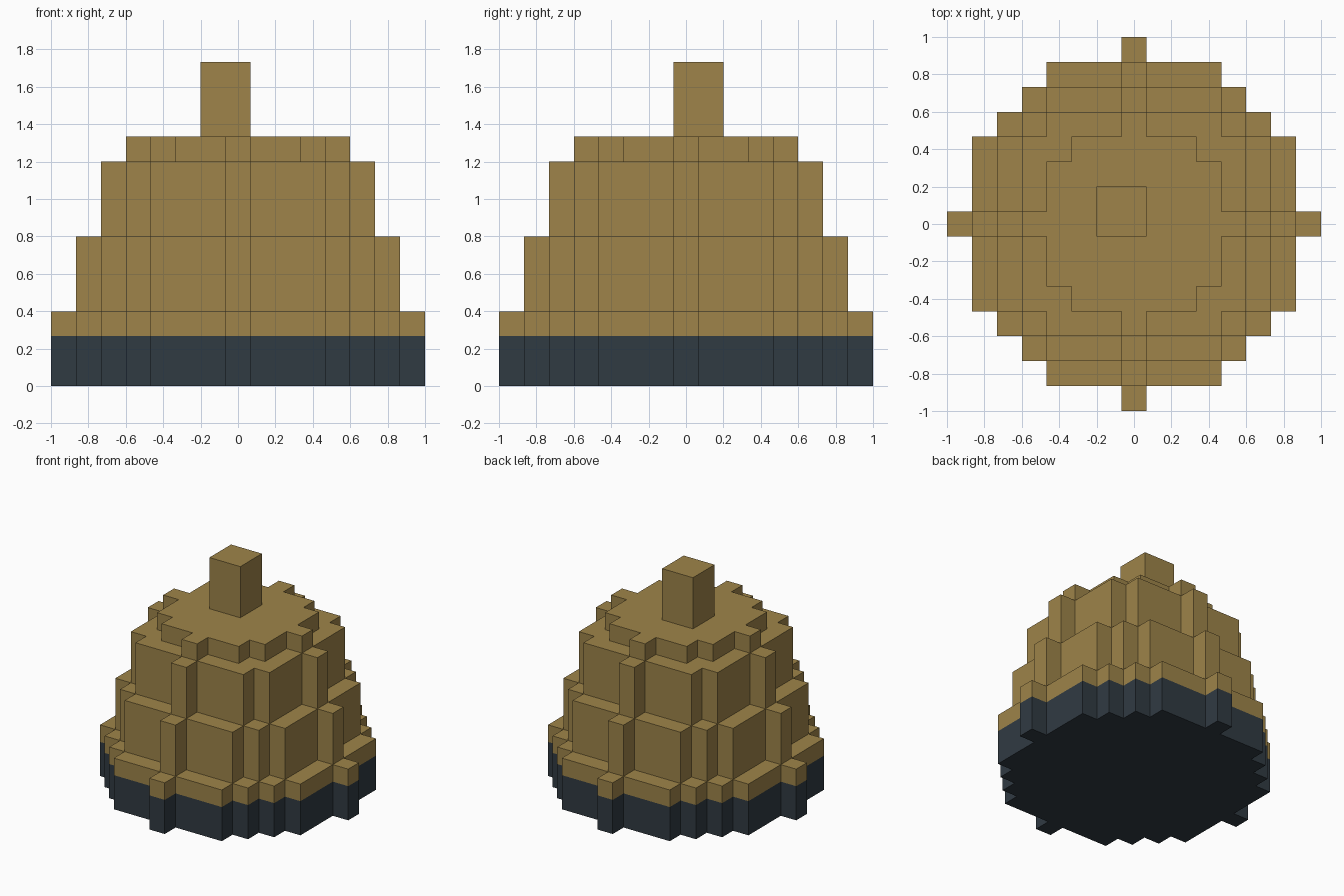
import bpy, bmesh, math

if "Cube" in bpy.data.objects:
    bpy.data.objects.remove(bpy.data.objects["Cube"])

U = 2 / 15  # one block


def material(name, rgb):
    m = bpy.data.materials.new(name)
    m.diffuse_color = (*rgb, 1)
    m.use_nodes = True
    m.node_tree.nodes["Principled BSDF"].inputs["Base Color"].default_value = m.diffuse_color
    return m


TAN = material("tan", (0.342, 0.231, 0.067))
DARK = material("dark_slate", (0.030, 0.043, 0.055))


def disc_outline(r):
    """Stepped outline of a block disc with a radius of r blocks."""
    right = []
    for j in range(-r, r + 1):
        w = math.isqrt(r * r - j * j) + 0.5
        if right and right[-1][0] == w:
            right.pop()          # same width as the row below: extend the edge
        else:
            right.append((w, j - 0.5))
        right.append((w, j + 0.5))
    return right + [(-x, y) for x, y in reversed(right)]


def prism(name, outline, z0, z1, mat):
    """Extrude an outline between two heights, all in blocks."""
    bm = bmesh.new()
    base = bm.faces.new([bm.verts.new((x * U, y * U, z0 * U)) for x, y in outline])
    top = bmesh.ops.extrude_face_region(bm, geom=[base], use_keep_orig=True)["geom"]
    bmesh.ops.translate(bm, vec=(0, 0, (z1 - z0) * U),
                        verts=[v for v in top if isinstance(v, bmesh.types.BMVert)])
    bmesh.ops.recalc_face_normals(bm, faces=bm.faces)
    mesh = bpy.data.meshes.new(name)
    bm.to_mesh(mesh)
    bm.free()
    mesh.materials.append(mat)
    bpy.context.collection.objects.link(bpy.data.objects.new(name, mesh))


# Stacked round tiers: name, radius, bottom, top, colour
for name, r, z0, z1, mat in [
    ("base_band", 7, 0, 2, DARK),
    ("lower_rim", 7, 2, 3, TAN),
    ("lower_tier", 6, 3, 6, TAN),
    ("upper_tier", 5, 6, 9, TAN),
    ("cap", 4, 9, 10, TAN),
]:
    prism(name, disc_outline(r), z0, z1, mat)

# Off-centre square knob
prism("top_knob", [(-1.5, -0.5), (0.5, -0.5), (0.5, 1.5), (-1.5, 1.5)], 10, 13, TAN)
